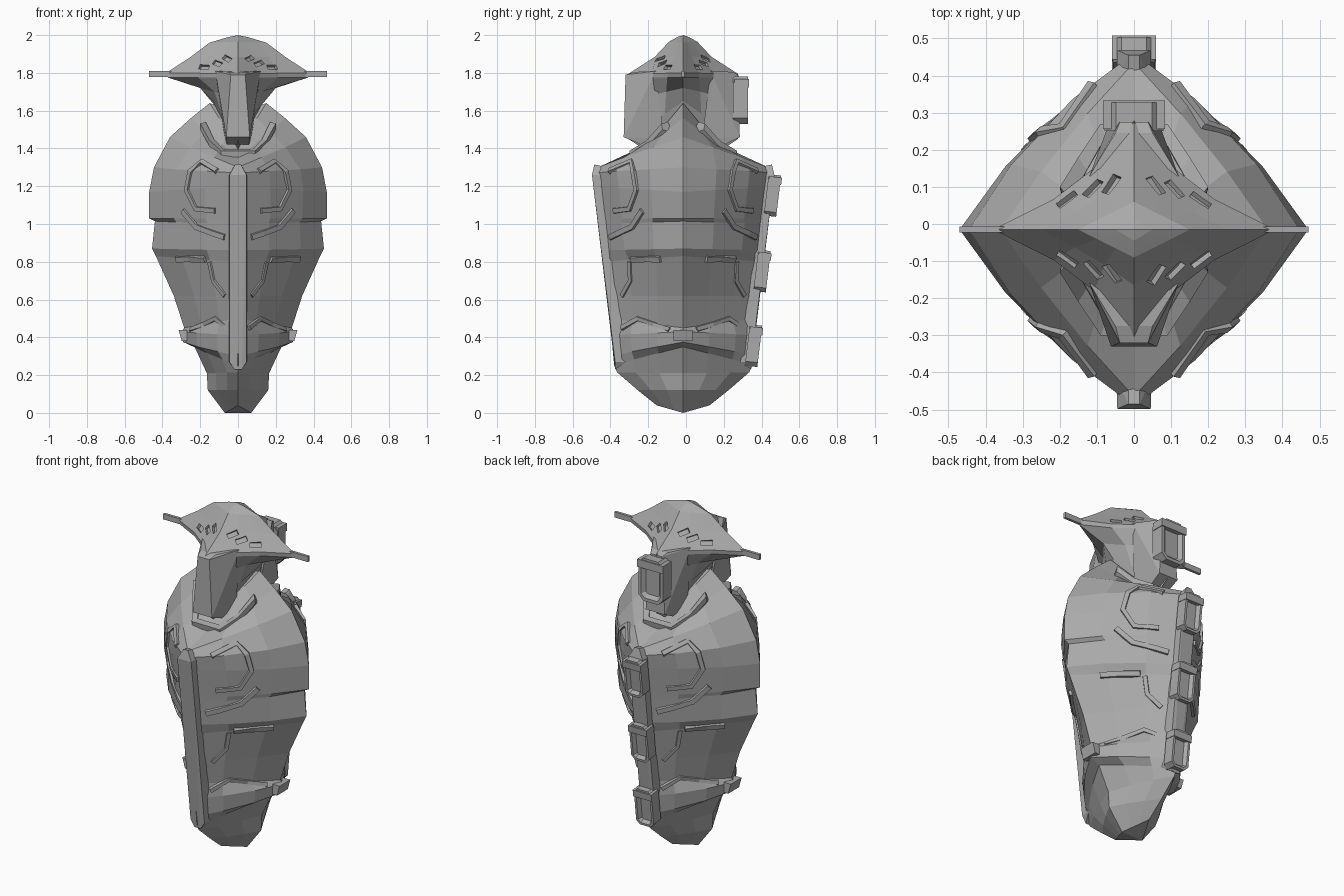
import bpy, bmesh, math
from mathutils import Vector, Matrix
from mathutils.bvhtree import BVHTree

cube = bpy.data.objects.get("Cube")
if cube:
    bpy.data.objects.remove(cube)

GREY = (0.4, 0.4, 0.4, 1)
mat = bpy.data.materials.new("stone_grey")
mat.use_nodes = True
mat.diffuse_color = GREY
mat.node_tree.nodes["Principled BSDF"].inputs["Base Color"].default_value = GREY
CY = -0.015  # plane of front/back symmetry
QUADS = [(sx, sy) for sx in (1, -1) for sy in (1, -1)]


def finish(bm, name):
    bmesh.ops.recalc_face_normals(bm, faces=bm.faces)
    me = bpy.data.meshes.new(name)
    bm.to_mesh(me)
    bm.free()
    me.materials.append(mat)
    ob = bpy.data.objects.new(name, me)
    bpy.context.collection.objects.link(ob)
    return ob


def diamond_loft(name, levels, low, high, seg=3):
    """Level: side radius, side z, corner radius, corner z, bulge."""
    bm = bmesh.new()
    rings = []
    for rx, zx, ry, zy, bulge in levels:
        ring = []
        for q, (sx, sy) in enumerate(((1, 1), (-1, 1), (-1, -1), (1, -1))):
            for i in range(seg):
                t = i / seg if q % 2 == 0 else 1 - i / seg
                b = 1 + bulge * math.sin(math.pi * t)
                ring.append(bm.verts.new((sx * rx * (1 - t) * b, CY + sy * ry * t * b,
                                          zx + (zy - zx) * t)))
        rings.append(ring)
    n = len(rings[0])
    for a, b in zip(rings, rings[1:]):
        for i in range(n):
            j = (i + 1) % n
            bm.faces.new((a[i], a[j], b[j], b[i]))
    for ring, z in ((rings[0], low), (rings[-1], high)):
        tip = bm.verts.new((0, CY, z))
        for i in range(n):
            bm.faces.new((ring[i], ring[(i + 1) % n], tip))
    return finish(bm, name)


def hull(name, pts):
    bm = bmesh.new()
    for p in pts:
        bm.verts.new(p)
    res = bmesh.ops.convex_hull(bm, input=bm.verts)
    bmesh.ops.delete(bm, geom=list({v for v in res["geom_interior"] + res["geom_unused"]
                                    if isinstance(v, bmesh.types.BMVert)}), context="VERTS")
    return finish(bm, name)


# Faceted torso, from pointed foot to sloping shoulders
torso = diamond_loft("torso", [
    (.07, 0, .14, .04, .0), (.16, .12, .24, .12, .08), (.165, .21, .35, .215, .08),
    (.23, .35, .365, .25, .08), (.29, .375, .37, .30, .12), (.30, .43, .38, .41, .12),
    (.285, .45, .385, .50, .04), (.34, .62, .40, .62, .03), (.435, .83, .42, .80, .03),
    (.455, .87, .425, .86, .11), (.44, 1.015, .44, 1.0, .13), (.47, 1.03, .445, 1.03, .10),
    (.47, 1.17, .465, 1.2, .12), (.445, 1.3, .475, 1.27, .13), (.36, 1.46, .45, 1.3, .05),
    (.25, 1.56, .28, 1.35, .03), (.15, 1.64, .2, 1.4, 0)], 0, 1.58)

# Head with flared brim and domed crown
head = diamond_loft("head", [
    (.10, 1.56, .20, 1.39, 0), (.13, 1.65, .29, 1.45, 0), (.20, 1.72, .29, 1.66, -.08),
    (.37, 1.775, .295, 1.775, -.17), (.38, 1.80, .29, 1.795, -.17),
    (.25, 1.885, .15, 1.885, -.05), (.15, 1.96, .075, 1.965, 0),
    (.05, 1.99, .03, 1.99, 0)], 1.5, 2.0)


def tree(ob):
    return BVHTree.FromPolygons([v.co for v in ob.data.vertices],
                                [tuple(p.vertices) for p in ob.data.polygons])


torso_tree, head_tree = tree(torso), tree(head)

# Vent slots sunk into the crown
bm = bmesh.new()
for x, y, lean in ((.06, .12, .35), (.11, .11, .45), (.18, .08, .9)):
    for sx, sy in QUADS:
        hit, nor, _, _ = head_tree.ray_cast(Vector((sx * x, CY + sy * y, 3)), Vector((0, 0, -1)))
        along = Vector((-sx * math.sin(lean), sy * math.cos(lean), 0))
        along = (along - nor * along.dot(nor)).normalized()
        across = nor.cross(along)
        frame = Matrix((across, along, nor)).transposed().to_4x4()
        bmesh.ops.create_cube(bm, size=1, matrix=Matrix.Translation(hit) @ frame
                              @ Matrix.Diagonal((.028, .06, .03, 1)))
cutter = finish(bm, "slot_cutter")
cutter.hide_render = True
mod = head.modifiers.new("slots", "BOOLEAN")
mod.operation, mod.solver, mod.object = "DIFFERENCE", "EXACT", cutter
bpy.context.view_layer.objects.active = head
bpy.ops.object.modifier_apply(modifier="slots")
bpy.data.objects.remove(cutter)

# Tapered face ridge on front and back, side horns, spine bars
for side, sy in (("front", -1), ("back", 1)):
    d = .305 if sy < 0 else .29
    hull(side + "_face_ridge", [(sx * x, CY + sy * y, z) for sx in (1, -1) for x, y, z in (
        (.038, d, 1.79), (.062, d + .01, 1.46), (.058, .22, 1.42),
        (.07, .1, 1.45), (.12, .145, 1.81), (.05, .26, 1.805))])
    hull(side + "_spine", [(sx * x, CY + sy * y, z) for sx in (1, -1) for x, y, z in (
        (.045, .36, .27), (.02, .36, .23), (.045, .483, 1.26), (.015, .47, 1.315),
        (.048, .30, .27), (.048, .40, 1.26), (.015, .40, 1.3))])
for side, sx in (("left", 1), ("right", -1)):
    hull(side + "_horn", [(sx * x, CY + y, z) for x in (.28, .47)
                          for y in (-.008, .008) for z in (1.778, 1.81)])
    hull(side + "_hip_tab", [(sx * x, CY + y, z) for y in (-.05, .05) for x, z in (
        (.27, .38), (.298, .38), (.315, .44), (.27, .44))])


def strip(name, bvh, path, width, height):
    """Raised bevelled band following a path projected on the surface, in all quadrants."""
    bm = bmesh.new()
    for sx, sy in QUADS:
        pts = []
        for x, z in path:
            hit = bvh.ray_cast(Vector((sx * x, sy * 2, z)), Vector((0, -sy, 0)))
            if hit[0] is not None:
                pts.append((hit[0], hit[1] if hit[1].y * sy > 0 else -hit[1]))
        prev = None
        for i, (p, n) in enumerate(pts):
            d = (pts[min(i + 1, len(pts) - 1)][0] - pts[max(i - 1, 0)][0]).normalized()
            w = n.cross(d).normalized() * width
            row = [bm.verts.new(c) for c in (p - w - n * .02, p - w * .7 + n * height,
                                             p + w * .7 + n * height, p + w - n * .02)]
            if prev:
                for k in range(4):
                    m = (k + 1) % 4
                    bm.faces.new((prev[k], prev[m], row[m], row[k]))
            else:
                bm.faces.new(row)
            prev = row
        bm.faces.new(prev)
    return finish(bm, name)


# Chest panels, belt bars and lower trim
strip("chest_panel", torso_tree, [(.11, 1.28), (.19, 1.33), (.25, 1.28), (.27, 1.18),
                                  (.22, 1.08), (.12, 1.07)], .018, .012)
strip("chest_lower_panel", torso_tree, [(.29, 1.07), (.22, .985), (.13, .95), (.07, .93)],
      .02, .012)
strip("belt_bar", torso_tree, [(.17, .815), (.25, .815), (.32, .815)], .02, .016)
strip("waist_trim", torso_tree, [(.15, .8), (.13, .7), (.07, .62)], .016, .008)
strip("hip_trim", torso_tree, [(.06, .45), (.12, .5), (.18, .47), (.25, .44)], .016, .008)

# Collar lips wrapping below the head, front and back
for side, sy in (("front", -1), ("back", 1)):
    bm = bmesh.new()
    prev = None
    for x, y, z in ((-.2, .10, 1.52), (-.15, .18, 1.43), (-.09, .27, 1.375),
                    (.09, .27, 1.375), (.15, .18, 1.43), (.2, .10, 1.52)):
        row = [bm.verts.new((x * k, CY + sy * (y + dy), z + dz)) for k, dy, dz in (
            (.9, -.05, -.04), (1, .01, -.02), (1, .015, .012), (.85, -.02, .02))]
        if prev:
            for k in range(4):
                m = (k + 1) % 4
                bm.faces.new((prev[k], prev[m], row[m], row[k]))
        else:
            bm.faces.new(row)
        prev = row
    bm.faces.new(prev)
    finish(bm, side + "_collar")


# Buckles down the back: chamfered block with a sunk slot and a cap
def buckle(name, y, z, tilt, w, h, depth):
    bm = bmesh.new()
    c = w * .4
    outline = [(w, h - c), (w - c, h), (c - w, h), (-w, h - c),
               (-w, c - h), (c - w, -h), (w - c, -h), (w, c - h)]
    face = bm.faces.new([bm.verts.new((x, 0, v)) for x, v in outline])
    out = bmesh.ops.extrude_face_region(bm, geom=[face])["geom"]
    top = [f for f in out if isinstance(f, bmesh.types.BMFace)][0]
    bmesh.ops.translate(bm, verts=top.verts, vec=(0, depth, 0))
    bmesh.ops.inset_region(bm, faces=[top], thickness=w * .25)
    bmesh.ops.inset_region(bm, faces=[top], thickness=w * .25)
    bmesh.ops.translate(bm, verts=top.verts, vec=(0, -.02, 0))
    bmesh.ops.create_cube(bm, size=1, matrix=Matrix.Translation((0, depth / 2 + .006, h * .72))
                          @ Matrix.Diagonal((w * 2.1, depth, h * .36, 1)))
    ob = finish(bm, name)
    ob.location = (0, y, z)
    ob.rotation_euler.x = -tilt


for label, y, z in (("lower", .325, .36), ("middle", .37, .755), ("upper", .425, 1.155)):
    buckle(label + "_buckle", y, z, .12, .057, .11, .066)
buckle("head_buckle", .25, 1.655, 0, .08, .125, .077)
